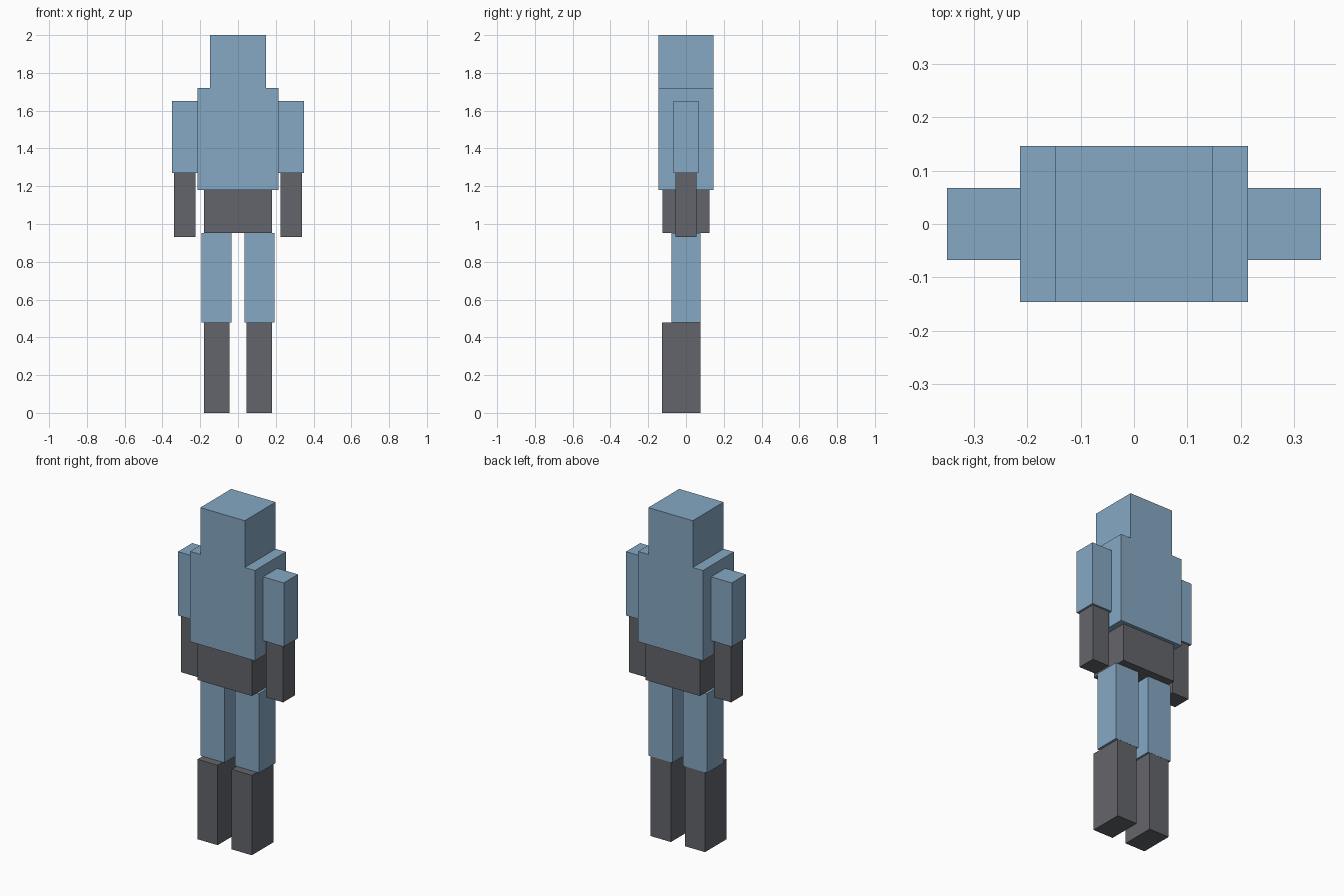
import bpy

if "Cube" in bpy.data.objects:
    bpy.data.objects.remove(bpy.data.objects["Cube"])


def make_material(name, rgb):
    mat = bpy.data.materials.new(name)
    mat.diffuse_color = (*rgb, 1.0)
    mat.use_nodes = True
    mat.node_tree.nodes["Principled BSDF"].inputs["Base Color"].default_value = mat.diffuse_color
    return mat


BLUE = make_material("dusty_blue", (0.235, 0.395, 0.55))
GREY = make_material("charcoal_grey", (0.127, 0.130, 0.146))


def box(name, x, y, z, mat):
    """Box spanning the given (min, max) range on each axis."""
    spans = (x, y, z)
    centre = [(a + b) / 2 for a, b in spans]
    bpy.ops.mesh.primitive_cube_add(size=1, location=centre)
    obj = bpy.context.object
    obj.name = name
    obj.scale = [b - a for a, b in spans]
    bpy.ops.object.transform_apply(location=False, rotation=False, scale=True)
    obj.data.materials.append(mat)
    return obj


def pair(name, x, y, z, mat):
    """Matching boxes on both sides of the body."""
    box("right_" + name, x, y, z, mat)
    box("left_" + name, (-x[1], -x[0]), y, z, mat)


# Head, torso and hips
box("head", (-0.147, 0.147), (-0.146, 0.146), (1.72, 2.0), BLUE)
box("torso", (-0.214, 0.214), (-0.146, 0.146), (1.18, 1.72), BLUE)
box("hips", (-0.179, 0.179), (-0.125, 0.125), (0.952, 1.18), GREY)

# Arms
pair("upper_arm", (0.214, 0.35), (-0.067, 0.067), (1.27, 1.652), BLUE)
pair("forearm", (0.225, 0.338), (-0.056, 0.056), (0.93, 1.27), GREY)

# Legs, with the lower legs reaching forward as feet
pair("thigh", (0.035, 0.194), (-0.078, 0.078), (0.478, 0.952), BLUE)
pair("lower_leg", (0.046, 0.18), (-0.126, 0.077), (0.0, 0.478), GREY)
